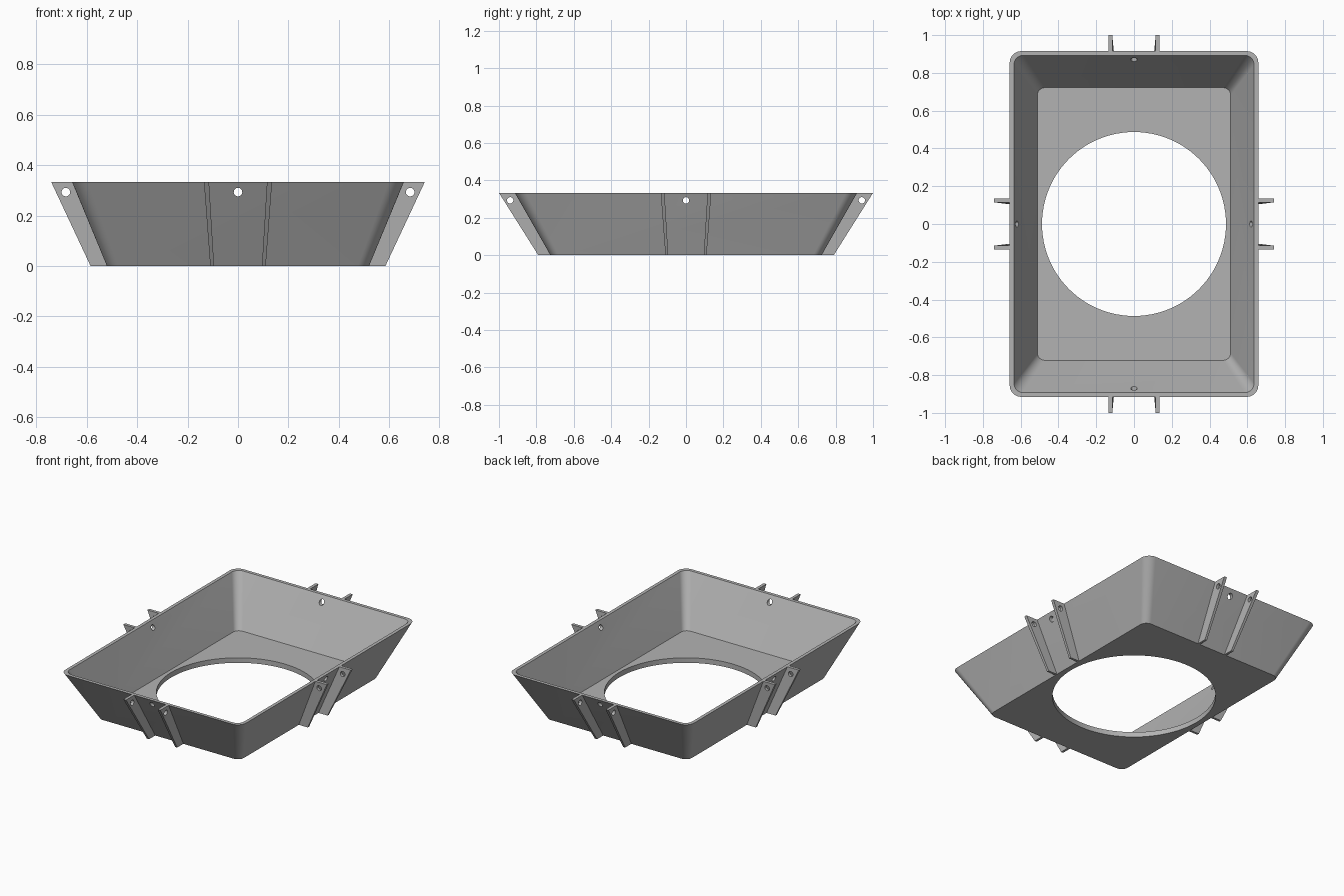
import bpy
import bmesh
from math import sin, cos, pi, radians
from mathutils import Matrix, Vector

default = bpy.data.objects.get("Cube")
if default:
    bpy.data.objects.remove(default, do_unlink=True)

HEIGHT = 0.333
FLOOR = 0.033
BOTTOM = Vector((0.52, 0.725))   # half sizes of the outer shell
TOP = Vector((0.658, 0.915))
WALL = Vector((0.022, 0.022))
BOLT_Z, BOLT_R = 0.293, 0.017

grey = bpy.data.materials.new("plain grey")
grey.use_nodes = True
grey.diffuse_color = (0.45, 0.45, 0.45, 1)
grey.node_tree.nodes["Principled BSDF"].inputs["Base Color"].default_value = (0.45, 0.45, 0.45, 1)


def finish(name, bm):
    bmesh.ops.recalc_face_normals(bm, faces=bm.faces)
    mesh = bpy.data.meshes.new(name)
    bm.to_mesh(mesh)
    bm.free()
    mesh.materials.append(grey)
    obj = bpy.data.objects.new(name, mesh)
    bpy.context.collection.objects.link(obj)
    return obj


def select(obj):
    bpy.ops.object.select_all(action='DESELECT')
    obj.select_set(True)
    bpy.context.view_layer.objects.active = obj


def drill(obj, centre, radius, depth, axis, segments=32):
    """Cut a round hole through obj along the given axis."""
    turn = Vector((0, 0, 1)).rotation_difference(Vector(axis)).to_matrix().to_4x4()
    bm = bmesh.new()
    bmesh.ops.create_cone(bm, cap_ends=True, segments=segments, radius1=radius,
                          radius2=radius, depth=depth,
                          matrix=Matrix.Translation(centre) @ turn)
    cutter = finish("hole_cutter", bm)
    cutter.hide_render = True
    mod = obj.modifiers.new("hole", 'BOOLEAN')
    mod.operation = 'DIFFERENCE'
    mod.solver = 'EXACT'
    mod.object = cutter
    select(obj)
    bpy.ops.object.modifier_apply(modifier=mod.name)
    bpy.data.objects.remove(cutter, do_unlink=True)


def smooth(obj):
    select(obj)
    bpy.ops.object.shade_smooth_by_angle(angle=radians(30))


def ring(bm, half, z, radius, steps=8):
    """Rounded rectangle of vertices at height z."""
    verts = []
    for corner, (sx, sy) in enumerate(((1, 1), (-1, 1), (-1, -1), (1, -1))):
        for i in range(steps + 1):
            a = (corner + i / steps) * pi / 2
            verts.append(bm.verts.new((sx * (half.x - radius) + radius * cos(a),
                                       sy * (half.y - radius) + radius * sin(a), z)))
    return verts


# Flared tray with a floor
bm = bmesh.new()
inner_floor = BOTTOM.lerp(TOP, FLOOR / HEIGHT) - WALL
rings = [ring(bm, BOTTOM, 0, 0.045), ring(bm, TOP, HEIGHT, 0.06),
         ring(bm, TOP - WALL, HEIGHT, 0.05), ring(bm, inner_floor, FLOOR, 0.04)]
for low, high in zip(rings, rings[1:]):
    for i in range(len(low)):
        j = (i + 1) % len(low)
        bm.faces.new((low[i], low[j], high[j], high[i]))
bm.faces.new(rings[0])
bm.faces.new(rings[-1])
tray = finish("tray", bm)

# Large floor opening and one bolt hole in each wall
drill(tray, (0, 0, 0), 0.487, 0.2, (0, 0, 1), 96)
drill(tray, (0, 0, BOLT_Z), BOLT_R, 3, (1, 0, 0))
drill(tray, (0, 0, BOLT_Z), BOLT_R, 3, (0, 1, 0))
smooth(tray)


def rib(name, base, top, reach_base, reach_top, bolt, side, angle):
    """Slanted mounting rib standing off a wall, built facing +x then turned."""
    bm = bmesh.new()
    faces = []
    for low_y, high_y in ((0.095, 0.113), (0.115, 0.135)):
        outline = ((base, low_y, 0), (reach_base, low_y, 0),
                   (reach_top, high_y, HEIGHT), (top, high_y, HEIGHT))
        faces.append([bm.verts.new((x, side * y, z)) for x, y, z in outline])
    # inner and outer cheeks share the same slant
    for i in range(4):
        j = (i + 1) % 4
        bm.faces.new((faces[0][i], faces[0][j], faces[1][j], faces[1][i]))
    bm.faces.new(faces[0])
    bm.faces.new(faces[1])
    # first cheek runs 0.095 to 0.115, second 0.11 to 0.135
    for cheek, (low_y, high_y) in zip(faces, ((0.095, 0.115), (0.11, 0.135))):
        for v in cheek:
            v.co.y = side * (high_y if v.co.z > 0 else low_y)
    obj = finish(name, bm)
    drill(obj, (bolt, side * 0.115, BOLT_Z), BOLT_R, 0.2, (0, 1, 0))
    obj.data.transform(Matrix.Rotation(angle, 4, 'Z'))
    smooth(obj)


# Rib pairs on all four walls
walls = (("left", BOTTOM.x, TOP.x, 0.585, 0.741, 0.683, 0),
         ("back", BOTTOM.y, TOP.y, 0.79, 1.0, 0.94, pi / 2),
         ("right", BOTTOM.x, TOP.x, 0.585, 0.741, 0.683, pi),
         ("front", BOTTOM.y, TOP.y, 0.79, 1.0, 0.94, -pi / 2))
for wall, base, top, reach_base, reach_top, bolt, angle in walls:
    for number, side in enumerate((1, -1), 1):
        rib(f"{wall}_rib_{number}", base - 0.01, top - 0.01,
            reach_base, reach_top, bolt, side, angle)
